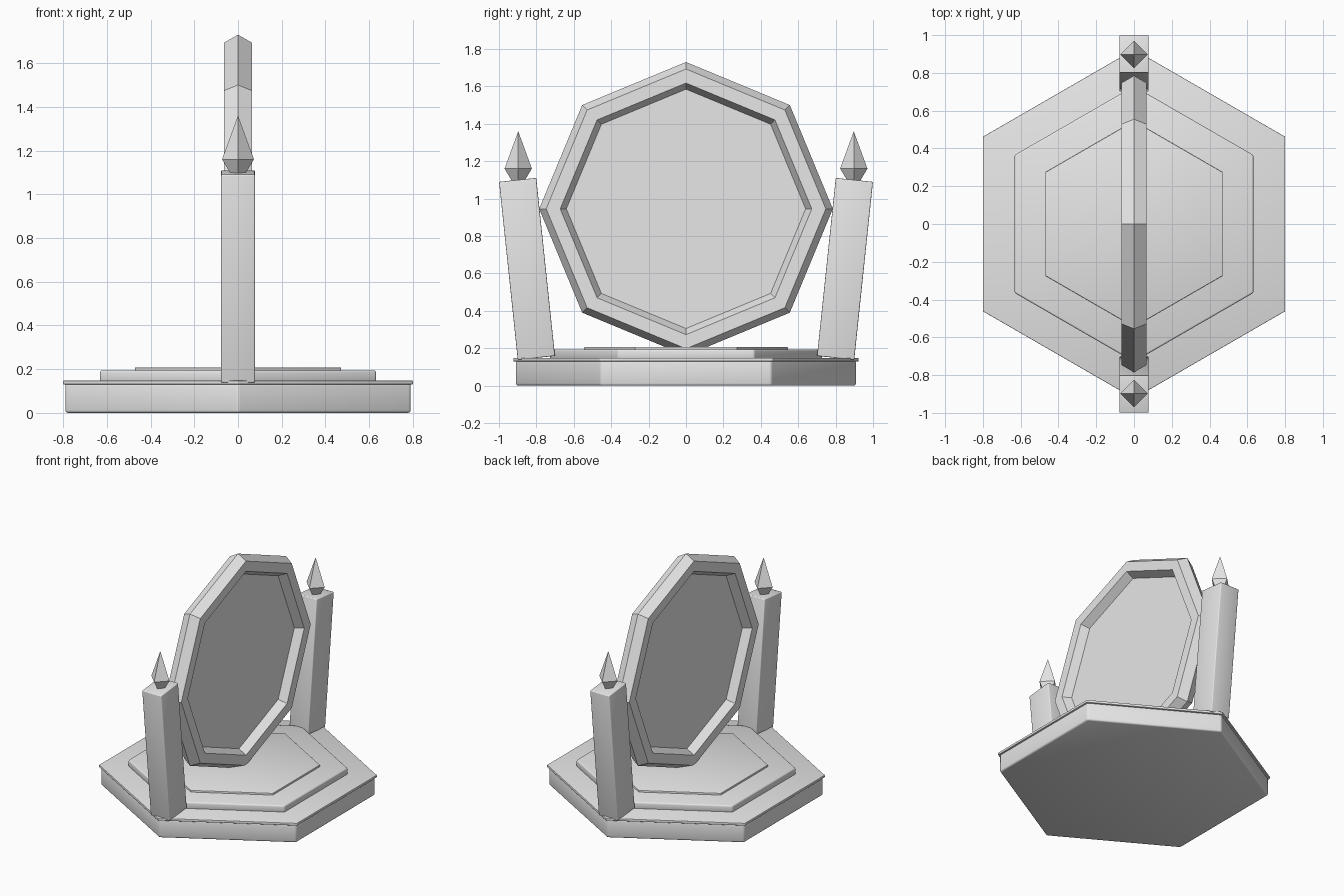
import bpy, bmesh
from math import sin, cos, pi, radians

if "Cube" in bpy.data.objects:
    bpy.data.objects.remove(bpy.data.objects["Cube"])

stone = bpy.data.materials.new("pale grey stone")
stone.use_nodes = True
GREY = (0.8, 0.8, 0.8, 1)
stone.diffuse_color = GREY
stone.node_tree.nodes["Principled BSDF"].inputs["Base Color"].default_value = GREY


def finish(name, bm, location, rotation=(0, 0, 0), bevel=0.0):
    """Turn a bmesh into a placed object, softly bevelled if asked."""
    bmesh.ops.recalc_face_normals(bm, faces=bm.faces)
    mesh = bpy.data.meshes.new(name)
    bm.to_mesh(mesh)
    bm.free()
    mesh.materials.append(stone)
    obj = bpy.data.objects.new(name, mesh)
    bpy.context.collection.objects.link(obj)
    obj.location, obj.rotation_euler = location, rotation
    if bevel:
        mod = obj.modifiers.new("soft edges", "BEVEL")
        mod.width, mod.segments = bevel, 3
        bpy.ops.object.select_all(action="DESELECT")
        obj.select_set(True)
        bpy.context.view_layer.objects.active = obj
        bpy.ops.object.modifier_apply(modifier=mod.name)
        bpy.ops.object.shade_smooth_by_angle(angle=radians(35))
    return obj


def turned(name, sides, profile, location, closed=False, **kw):
    """Sweep a (radius, height) profile round z with few sides."""
    bm = bmesh.new()
    rings = [[bm.verts.new((r * cos(pi / 2 + 2 * pi * i / sides),
                            r * sin(pi / 2 + 2 * pi * i / sides), z))
              for i in range(sides)] for r, z in profile]
    pairs = list(zip(rings, rings[1:]))
    if closed:
        pairs.append((rings[-1], rings[0]))
    else:
        bm.faces.new(rings[0])
        bm.faces.new(rings[-1])
    for a, b in pairs:
        for i in range(sides):
            j = (i + 1) % sides
            bm.faces.new((a[i], a[j], b[j], b[i]))
    bmesh.ops.remove_doubles(bm, verts=bm.verts, dist=0.0001)
    return finish(name, bm, location, **kw)


# Stepped hexagonal base: name, radius, bottom, top, bevel
for name, radius, low, high, bevel in (
        ("base", 0.912, 0.0, 0.135, 0.012),
        ("base_rim", 0.924, 0.13, 0.148, 0.003),
        ("middle_step", 0.73, 0.14, 0.194, 0.01),
        ("top_step", 0.545, 0.18, 0.207, 0.003)):
    turned(name, 6, [(radius, low), (radius, high)], (0, 0, 0), bevel=bevel)

# Octagonal frame with a six-sided section, standing upright
section = [(0.71 + 0.075 * cos(k * pi / 3), 0.075 * sin(k * pi / 3)) for k in range(6)]
upright = (0, pi / 2, 0)
centre = (0, 0, 0.945)
turned("mirror_frame", 8, section, centre, closed=True, rotation=upright)
turned("mirror_panel", 8, [(0.66, -0.008), (0.66, 0.008)], centre, rotation=upright)

# Leaning posts with pointed finials
for side, label in ((-1, "front"), (1, "back")):
    bm = bmesh.new()
    bmesh.ops.create_cube(bm, size=1)
    bmesh.ops.scale(bm, vec=(0.155, 0.2, 0.957), verts=bm.verts)
    finish(label + "_post", bm, (0, side * 0.85, 0.624),
           rotation=(-side * radians(6), 0, 0), bevel=0.006)
    turned(label + "_finial", 4, [(0.028, 1.085), (0.073, 1.16), (0.0, 1.36)],
           (0, side * 0.897, 0))
